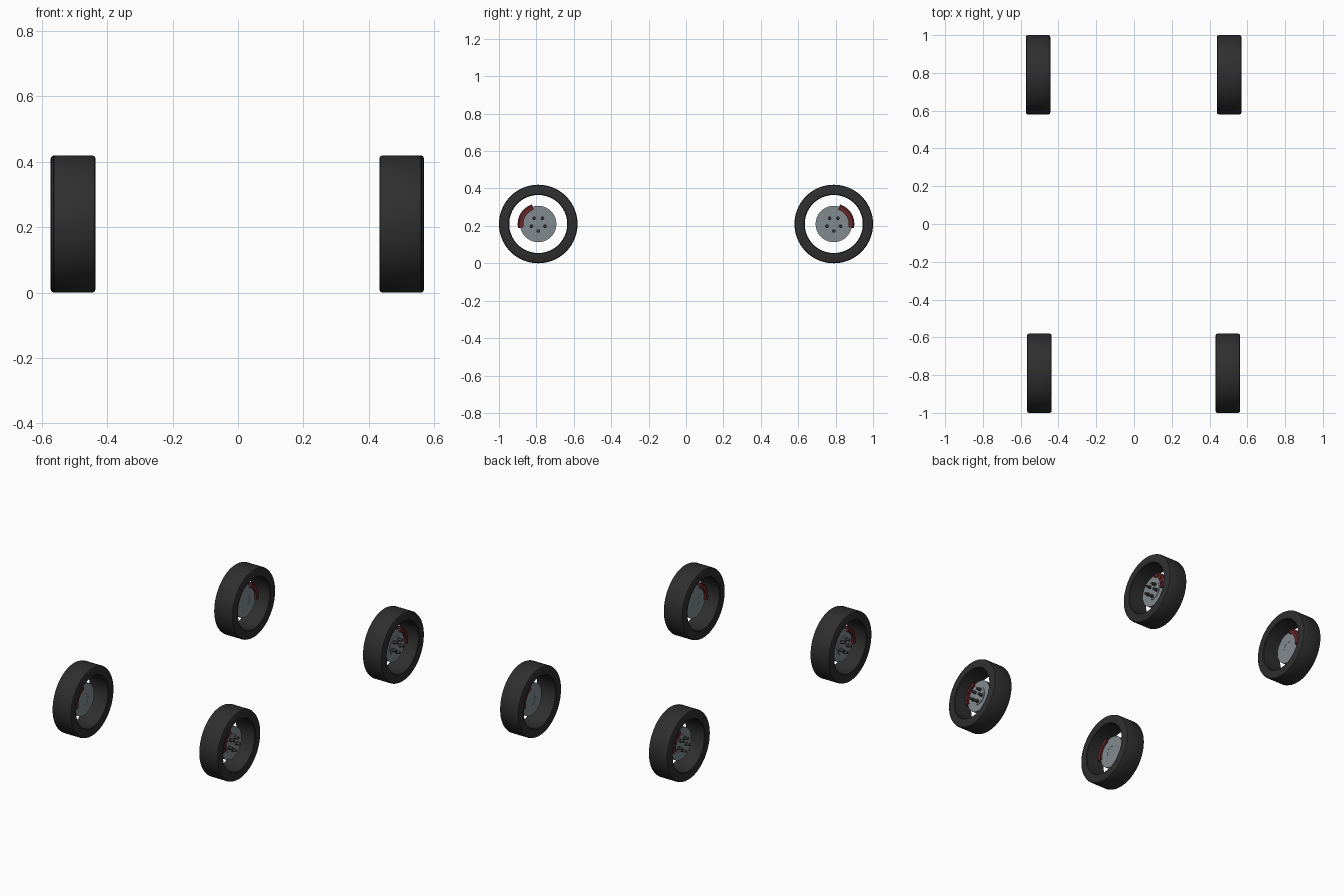
import bpy, bmesh
from math import sin, cos, pi, radians
from mathutils import Matrix, Vector

cube = bpy.data.objects.get("Cube")
if cube:
    bpy.data.objects.remove(cube, do_unlink=True)


def material(name, r, g, b):
    m = bpy.data.materials.new(name)
    m.use_nodes = True
    m.diffuse_color = (r, g, b, 1)
    m.node_tree.nodes["Principled BSDF"].inputs["Base Color"].default_value = (r, g, b, 1)
    return m


RUBBER = material("tyre black", 0.028, 0.028, 0.028)
STEEL = material("disc steel", 0.22, 0.26, 0.28)
RED = material("caliper red", 0.13, 0.02, 0.022)
BOLT = material("stud bronze", 0.055, 0.05, 0.04)


def finish(name, bm, mat, place):
    """Turn a bmesh into a smooth-shaded object placed at one wheel."""
    bm.transform(place)
    bmesh.ops.recalc_face_normals(bm, faces=bm.faces)
    mesh = bpy.data.meshes.new(name)
    bm.to_mesh(mesh)
    bm.free()
    mesh.materials.append(mat)
    ob = bpy.data.objects.new(name, mesh)
    bpy.context.collection.objects.link(ob)
    bpy.ops.object.select_all(action="DESELECT")
    ob.select_set(True)
    bpy.context.view_layer.objects.active = ob
    bpy.ops.object.shade_smooth_by_angle(angle=radians(35))
    return ob


def lathe(bm, profile, steps=64, start=0.0, sweep=2 * pi):
    """Sweep a closed (axial, radius) outline around the x axis."""
    full = sweep > 6.28
    rings = []
    for i in range(steps if full else steps + 1):
        a = start + sweep * i / steps
        rings.append([bm.verts.new((x, r * cos(a), r * sin(a))) for x, r in profile])
    n = len(profile)
    for i in range(steps):
        p, q = rings[i], rings[(i + 1) % len(rings)]
        for j in range(n):
            k = (j + 1) % n
            bm.faces.new((p[j], p[k], q[k], q[j]))
    if not full:
        bm.faces.new(rings[0])
        bm.faces.new(rings[-1])


def ring(bm, x0, x1, r0, r1, **kw):
    lathe(bm, [(x0, r0), (x0, r1), (x1, r1), (x1, r0)], **kw)


def rod(bm, x0, x1, y, z, radius, sides=12):
    """Capped cylinder along the axle direction."""
    m = Matrix.Translation(((x0 + x1) / 2, y, z)) @ Matrix.Rotation(pi / 2, 4, "Y")
    bmesh.ops.create_cone(bm, cap_ends=True, segments=sides, radius1=radius,
                          radius2=radius, depth=x1 - x0, matrix=m)


def build_wheel(label, x, y, side, end):
    # Local +x points outboard and local +y towards the nearest end of the car
    place = Matrix.Translation((x, y, 0.21)) @ Matrix.Diagonal((side, end, 1, 1))

    # Tyre with rounded shoulders and a straight inner bore
    bm = bmesh.new()
    half = [(0.061, 0.155), (0.065, 0.159), (0.065, 0.200), (0.062, 0.207), (0.055, 0.21)]
    lathe(bm, half + [(-a, r) for a, r in reversed(half)], steps=96)
    finish(label + "_tyre", bm, RUBBER, place)

    # Vented brake disc: two plates, radial vanes and a central hat
    bm = bmesh.new()
    ring(bm, 0.006, 0.013, 0.035, 0.097)
    ring(bm, -0.008, -0.001, 0.035, 0.097)
    for i in range(40):
        m = (Matrix.Rotation(2 * pi * i / 40, 4, "X") @ Matrix.Translation((0.0025, 0.075, 0))
             @ Matrix.Diagonal((0.008, 0.04, 0.004, 1)))
        bmesh.ops.create_cube(bm, size=1, matrix=m)
    rod(bm, -0.007, 0.017, 0, 0, 0.056, sides=48)
    finish(label + "_brake_disc", bm, STEEL, place)

    # Five wheel studs
    bm = bmesh.new()
    for i in range(5):
        a = -pi / 2 + 2 * pi * i / 5
        u, v = 0.038 * cos(a), 0.038 * sin(a)
        rod(bm, 0.015, 0.028, u, v, 0.010, sides=6)
        rod(bm, 0.027, 0.045, u, v, 0.008)
    finish(label + "_studs", bm, BOLT, place)

    # Caliper: bridge over the rim with a cheek on each face of the disc
    bm = bmesh.new()
    arc = dict(start=radians(-12), sweep=radians(84), steps=14)
    outline = [(-0.024, 0.080), (-0.024, 0.102), (-0.016, 0.110), (0.021, 0.110),
               (0.029, 0.102), (0.029, 0.080), (0.017, 0.080), (0.017, 0.100),
               (-0.012, 0.100), (-0.012, 0.080)]
    lathe(bm, outline, **arc)
    for deg in (8, 30, 52):
        a = radians(deg)
        rod(bm, 0.025, 0.033, 0.090 * cos(a), 0.090 * sin(a), 0.009, sides=16)
    finish(label + "_caliper", bm, RED, place)


# Four corners, with the rear pair set slightly wider than the front
for label, x, y, side, end in (("front_left", 0.497, -0.79, 1, -1),
                               ("front_right", -0.501, -0.79, -1, -1),
                               ("rear_left", 0.504, 0.79, 1, 1),
                               ("rear_right", -0.508, 0.79, -1, 1)):
    build_wheel(label, x, y, side, end)
